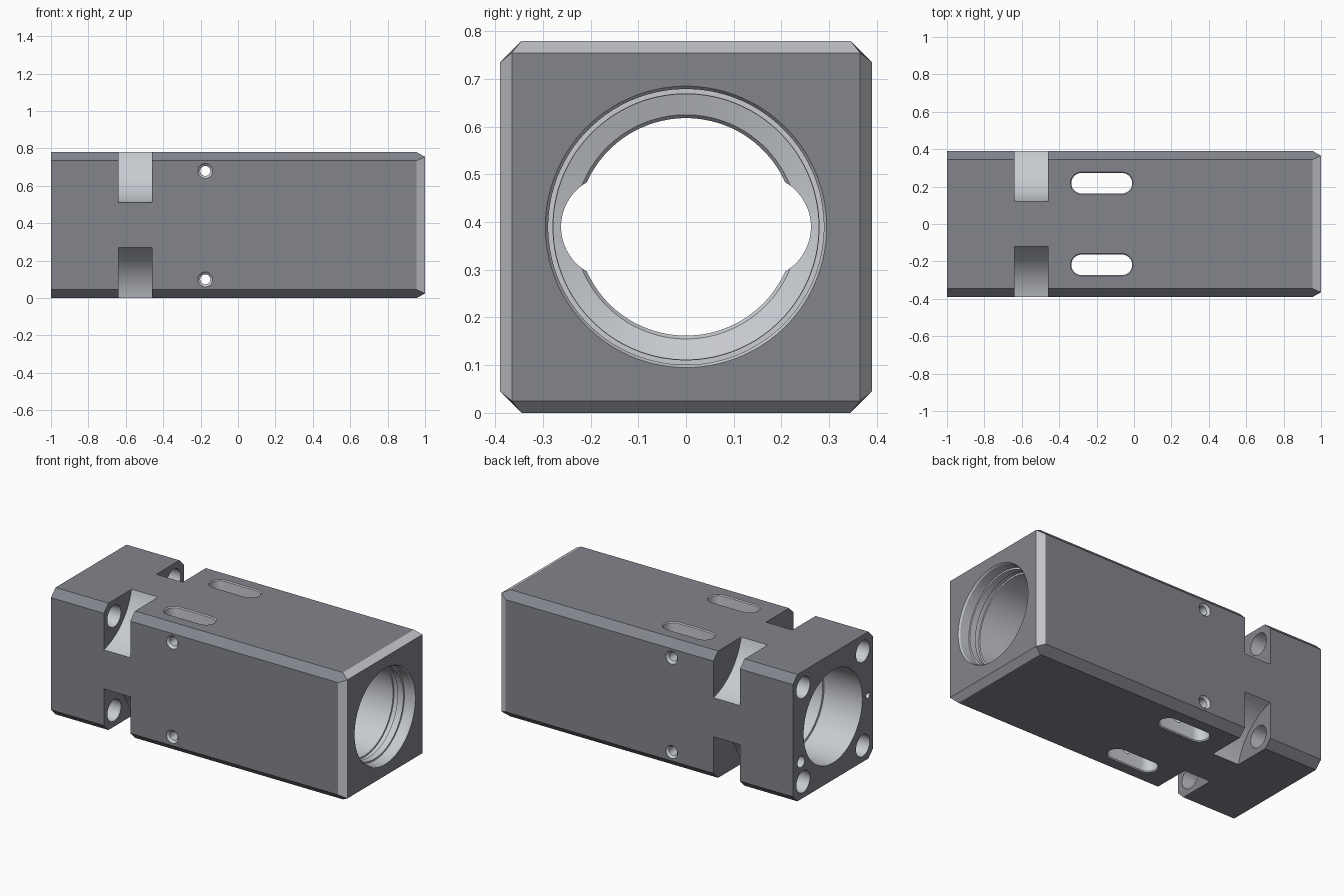
import bpy, bmesh, math
from mathutils import Vector

if "Cube" in bpy.data.objects:
    bpy.data.objects.remove(bpy.data.objects["Cube"])

MID = 0.39  # height of the bore axis


def material(name, color):
    m = bpy.data.materials.new(name)
    m.diffuse_color = color
    m.use_nodes = True
    m.node_tree.nodes["Principled BSDF"].inputs["Base Color"].default_value = m.diffuse_color
    return m


DARK = material("dark_coating", (0.225, 0.235, 0.265, 1))
LIGHT = material("bare_metal", (0.58, 0.60, 0.64, 1))


def make_object(name, bm):
    bmesh.ops.recalc_face_normals(bm, faces=bm.faces[:])
    me = bpy.data.meshes.new(name)
    bm.to_mesh(me)
    bm.free()
    me.materials.append(DARK)
    me.materials.append(LIGHT)
    ob = bpy.data.objects.new(name, me)
    bpy.context.collection.objects.link(ob)
    return ob


def loft(name, rings):
    """Closed solid through point rings: bare sides, coated end caps."""
    bm = bmesh.new()
    vr = [[bm.verts.new(p) for p in ring] for ring in rings]
    n = len(vr[0])
    for a, b in zip(vr, vr[1:]):
        for i in range(n):
            j = (i + 1) % n
            bm.faces.new((a[i], a[j], b[j], b[i])).material_index = 1
    bm.faces.new(vr[0])
    bm.faces.new(vr[-1])
    return make_object(name, bm)


def lathe(name, profile, centre, axis='X', n=48):
    """Solid of revolution; profile is (position along axis, radius)."""
    rings = []
    for t, r in profile:
        ring = []
        for i in range(n):
            a = 2 * math.pi * (i + 0.5) / n
            u, v = r * math.cos(a), r * math.sin(a)
            p = Vector((t, u, v)) if axis == 'X' else Vector((u, t, v))
            ring.append(p + Vector(centre))
        rings.append(ring)
    return loft(name, rings)


def cut(body, cutter):
    cutter.hide_render = True
    mod = body.modifiers.new("cut", 'BOOLEAN')
    mod.operation = 'DIFFERENCE'
    mod.solver = 'EXACT'
    mod.material_mode = 'TRANSFER'
    mod.object = cutter
    bpy.context.view_layer.objects.active = body
    bpy.ops.object.modifier_apply(modifier=mod.name)
    bpy.data.objects.remove(cutter)


# Chamfered block, tapered at its right end (the taper is bare metal)
H, C, E = 0.39, 0.345, 0.365
octagon = [(H, C), (C, H), (-C, H), (-H, C), (-H, -C), (-C, -H), (C, -H), (H, -C)]
bm = bmesh.new()
for x in (-1, 0.955):
    for y, z in octagon:
        bm.verts.new((x, y, z + MID))
for y in (-E, E):
    for z in (-E, E):
        bm.verts.new((1, y, z + MID))
bmesh.ops.convex_hull(bm, input=bm.verts[:])
bmesh.ops.dissolve_limit(bm, angle_limit=0.01, verts=bm.verts[:], edges=bm.edges[:])
bm.normal_update()
for f in bm.faces:
    f.material_index = 1 if 0.1 < abs(f.normal.x) < 0.95 else 0
body = make_object("housing_block", bm)

# Stepped main bore
bore = [(-1.1, 0.285), (-0.74, 0.285), (-0.74, 0.27), (-0.42, 0.27), (-0.40, 0.238),
        (-0.39, 0.228), (0.0, 0.228), (0.01, 0.235), (0.025, 0.278), (0.86, 0.278),
        (0.86, 0.288), (0.89, 0.288), (0.89, 0.279), (0.93, 0.279), (0.93, 0.289),
        (0.99, 0.289), (1.0, 0.295), (1.1, 0.295)]
cut(body, lathe("bore_cutter", bore, (0, 0, MID), n=96))

# Side lobes through the narrow part of the bore
for s in (-1, 1):
    cut(body, lathe("lobe_cutter", [(-0.6, 0.108), (0.75, 0.108)], (0, s * 0.154, MID)))

for sy in (-1, 1):
    for sz in (-1, 1):
        # Curved corner notch and the bolt hole that opens into it
        cut(body, lathe("notch_cutter", [(-0.64, 0.359), (-0.46, 0.359)],
                        (0, sy * 0.47, MID + sz * 0.47), n=96))
        cut(body, lathe("bolt_hole_cutter", [(-1.1, 0.066), (-0.55, 0.066)],
                        (0, sy * 0.29, MID + sz * 0.29)))

# Countersunk cross holes from front to back
for sz in (-1, 1):
    cut(body, lathe("cross_hole_cutter",
                    [(-0.5, 0.04), (-0.388, 0.04), (-0.375, 0.027), (0.375, 0.027),
                     (0.388, 0.04), (0.5, 0.04)],
                    (-0.175, 0, MID + sz * 0.29), axis='Y', n=32))

# Two long slots from top to bottom, with chamfered rims
for s in (-1, 1):
    rings = []
    for z, r in ((-0.1, 0.06), (0, 0.06), (0.006, 0.055), (0.774, 0.055), (0.78, 0.06), (0.88, 0.06)):
        ring = []
        for i in range(34):
            cx = -0.065 if i < 17 else -0.28
            a = -math.pi / 2 + math.pi * (i if i < 17 else i - 1) / 16
            ring.append((cx + r * math.cos(a), s * 0.218 + r * math.sin(a), z))
        rings.append(ring)
    cut(body, loft("slot_cutter", rings))

# Small port and pin holes in the left end
cut(body, lathe("port_cutter", [(-1.1, 0.035), (-0.8, 0.035)], (0, 0.31, MID - 0.16), n=32))
cut(body, lathe("pin_hole_cutter", [(-1.1, 0.018), (-0.85, 0.018)], (0, -0.34, MID), n=24))

bpy.ops.object.select_all(action='DESELECT')
body.select_set(True)
bpy.context.view_layer.objects.active = body
bpy.ops.object.shade_smooth_by_angle(angle=math.radians(15))
